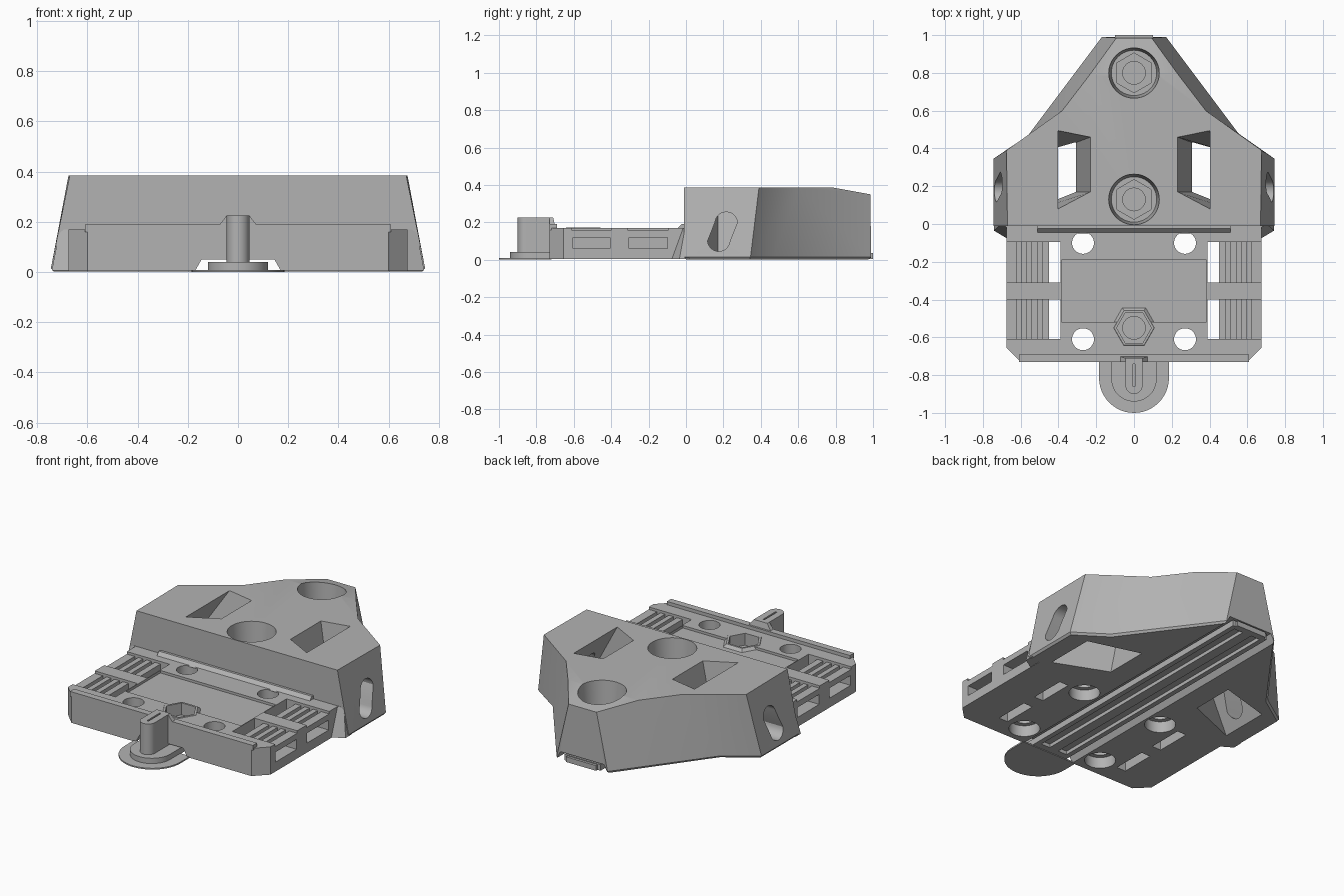
import bpy, bmesh, math
from mathutils import Vector

if "Cube" in bpy.data.objects:
    bpy.data.objects.remove(bpy.data.objects["Cube"], do_unlink=True)

grey = bpy.data.materials.new("plain grey")
grey.use_nodes = True
colour = (0.45, 0.45, 0.45, 1)
grey.diffuse_color = colour
grey.node_tree.nodes["Principled BSDF"].inputs["Base Color"].default_value = colour


def loft(name, *rings):
    """Solid through closed rings that share a point count."""
    bm = bmesh.new()
    loops = [[bm.verts.new(p) for p in ring] for ring in rings]
    n = len(loops[0])
    for a, b in zip(loops, loops[1:]):
        for i in range(n):
            j = (i + 1) % n
            bm.faces.new((a[i], a[j], b[j], b[i]))
    bm.faces.new(loops[0])
    bm.faces.new(loops[-1])
    bmesh.ops.recalc_face_normals(bm, faces=bm.faces)
    mesh = bpy.data.meshes.new(name)
    bm.to_mesh(mesh)
    bm.free()
    mesh.materials.append(grey)
    ob = bpy.data.objects.new(name, mesh)
    bpy.context.collection.objects.link(ob)
    return ob


def at(z, pts):
    return [(x, y, z) for x, y in pts]


def prism(name, pts, z0, z1):
    return loft(name, at(z0, pts), at(z1, pts))


def box(name, x0, x1, y0, y1, z0, z1):
    return prism(name, [(x0, y0), (x1, y0), (x1, y1), (x0, y1)], z0, z1)


def ngon(n, r, x=0, y=0, turn=0):
    return [(x + r * math.cos(turn + math.tau * i / n),
             y + r * math.sin(turn + math.tau * i / n)) for i in range(n)]


def mirrored(pts):
    return pts + [(-x, y) for x, y in reversed(pts)]


def cut(ob, *cutters):
    for c in cutters:
        mod = ob.modifiers.new("cut", 'BOOLEAN')
        mod.operation = 'DIFFERENCE'
        mod.solver = 'EXACT'
        mod.object = c
        bpy.context.view_layer.objects.active = ob
        bpy.ops.object.modifier_apply(modifier=mod.name)
        bpy.data.objects.remove(c, do_unlink=True)


def channel():
    # Tapered groove that the sliding latch runs in
    prof = [(-0.185, -0.02), (0.185, -0.02), (0.145, 0.05), (-0.145, 0.05)]
    return loft("channel", *[[(x, y, z) for x, z in prof] for y in (-1.2, 1.2)])


# Tall rear housing with sloping sides and a tail that drops at the back
foot = [(0.735, 0), (0.735, 0.34), (0.55, 0.465), (0.165, 0.985)]
low = [(0.745, -0.01), (0.745, 0.345), (0.56, 0.47), (0.17, 0.99)]
high = [(0.67, -0.01), (0.675, 0.39), (0.38, 0.6), (0.085, 0.985)]
housing = loft("rear_housing", at(0.002, mirrored(foot)),
               at(0.015, mirrored(low)), at(0.385, mirrored(high)))
tail = [(0.79, 0.385), (1.1, 0.329), (1.1, 0.6), (0.79, 0.6)]
cut(housing, loft("tail_slope", *[[(x, y, z) for y, z in tail] for x in (-1, 1)]),
    channel())

# Bolt wells: round bore, hex seat, drill hole
for y in (0.13, 0.8):
    cut(housing,
        loft("bore", at(0.2, ngon(40, 0.12, 0, y)), at(0.45, ngon(40, 0.139, 0, y))),
        prism("hex_seat", ngon(6, 0.105, 0, y, math.pi / 6), 0.13, 0.3),
        prism("drill", ngon(32, 0.06, 0, y), 0.02, 0.2))

# Slanted pockets through the housing, with oval side slots leading into them
for s in (-1, 1):
    under = [(0.31, 0.17), (0.31, 0.43), (0.63, 0.34), (0.63, 0.04)]
    over = [(0.23, 0.17), (0.23, 0.46), (0.4, 0.495), (0.4, 0.08)]
    pocket = loft("pocket", at(-0.01, [(s * x, y) for x, y in under]),
                  at(0.39, [(s * x, y) for x, y in over]))
    oval = []
    for i in range(32):
        a = math.tau * (i + 0.5) / 32
        top = 1 if i < 16 else -1
        oval.append((0.195 + 0.02 * top + 0.06 * math.cos(a),
                     0.15 + 0.045 * top + 0.06 * math.sin(a)))
    slot = loft("side_slot", *[[(s * x, y, z) for y, z in oval] for x in (0.46, 0.85)])
    cut(housing, pocket, slot)

    # Small wedge where housing meets plate
    loft(("right" if s < 0 else "left") + "_gusset",
         at(0.005, [(s * x, y) for x, y in
                    [(0.66, -0.075), (0.675, -0.075), (0.742, -0.035), (0.742, 0.02), (0.66, 0.02)]]),
         at(0.17, [(s * x, y) for x, y in
                   [(0.66, -0.015), (0.675, -0.015), (0.71, -0.005), (0.71, 0.02), (0.66, 0.02)]]))

# Front plate with clipped corners
plate = prism("front_plate", mirrored([(0.6, -0.73), (0.675, -0.655), (0.675, 0.0)]),
              0.003, 0.17)
cut(plate, channel(), box("floor_recess", -0.385, 0.385, -0.52, -0.19, 0.155, 0.3))
for s in (-1, 1):
    def side_box(name, x0, x1, *rest):
        return box(name, min(s * x0, s * x1), max(s * x0, s * x1), *rest)

    # Strap openings: vertical slot, side tunnel and grooved bars
    for y0, y1 in ((-0.31, -0.095), (-0.61, -0.4)):
        cut(plate,
            side_box("strap_slot", 0.39, 0.45, y0, y1, -0.1, 0.3),
            side_box("strap_tunnel", 0.42, 0.8, y0 + 0.005, y1 - 0.005, 0.06, 0.12),
            side_box("bar_recess", 0.44, 0.8, y0, y1, 0.155, 0.3))
        for x in (0.5, 0.555, 0.61):
            cut(plate, side_box("bar_groove", x - 0.012, x + 0.012, y0, y1, 0.128, 0.3))
    # Screw holes, counterbored from below
    for y in (-0.1, -0.61):
        cut(plate,
            prism("screw_hole", ngon(32, 0.058, s * 0.27, y), -0.1, 0.3),
            prism("counterbore", ngon(32, 0.085, s * 0.27, y), -0.1, 0.07))

# Raised rim along the front and narrow step along the housing
rim = box("front_rim", -0.61, 0.61, -0.73, -0.69, 0.16, 0.19)
loft("rear_step", at(0.165, [(-0.51, -0.05), (0.51, -0.05), (0.51, 0), (-0.51, 0)]),
     at(0.19, [(-0.51, -0.025), (0.51, -0.025), (0.51, 0), (-0.51, 0)]))

# Hex nut collar
collar = loft("nut_collar", at(0.11, ngon(6, 0.123, 0, -0.55)),
              at(0.155, ngon(6, 0.123, 0, -0.55)), at(0.172, ngon(6, 0.106, 0, -0.55)))
for ob in (plate, collar):
    cut(ob, prism("nut_seat", ngon(6, 0.092, 0, -0.55), 0.1, 0.3),
        prism("nut_hole", ngon(32, 0.06, 0, -0.55), 0.02, 0.2))

# Sliding latch with a rounded end, grooved underneath
def tongue(r, y_mid, y_end):
    arc = [(r * math.cos(math.pi + math.pi * i / 24),
            y_mid + r * math.sin(math.pi + math.pi * i / 24)) for i in range(25)]
    return arc + [(r, y_end), (-r, y_end)]

latch = prism("sliding_latch", tongue(0.12, -0.82, 0.985), 0.004, 0.04)
for x in (-0.06, 0.06):
    cut(latch, box("latch_groove", x - 0.03, x + 0.03, -0.68, 0.96, -0.1, 0.025))
box("latch_tail", -0.1, 0.1, 0.96, 1.0, 0.004, 0.035)
prism("latch_foot", tongue(0.185, -0.815, -0.72), 0, 0.008)

# Upright finger post with a slit, and the flared guide behind it
post = prism("finger_post", tongue(0.045, -0.855, -0.71), 0.035, 0.225)
cut(post, box("post_slit", -0.005, 0.005, -0.86, -0.74, 0.15, 0.3))
loft("post_guide", at(0.18, [(-0.08, -0.73), (0.08, -0.73), (0.08, -0.7), (-0.08, -0.7)]),
     at(0.225, [(-0.045, -0.73), (0.045, -0.73), (0.045, -0.71), (-0.045, -0.71)]))

# Smooth the round walls, keep the edges sharp
bpy.ops.object.select_all(action='DESELECT')
for ob in bpy.context.collection.objects:
    if ob.type == 'MESH' and grey.name in ob.data.materials:
        ob.select_set(True)
        bpy.context.view_layer.objects.active = ob
bpy.ops.object.shade_smooth_by_angle(angle=math.radians(25))
